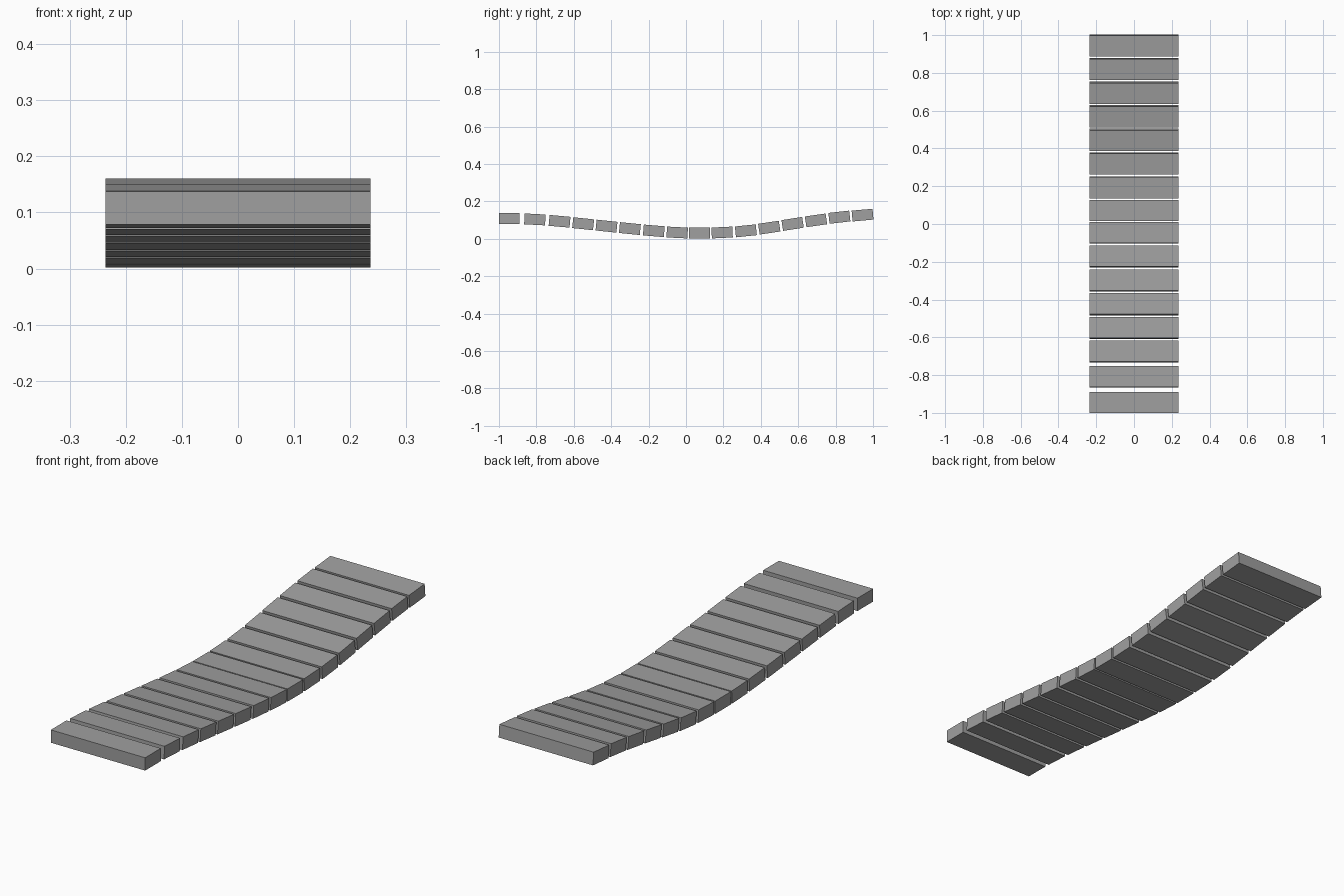
import bpy
import math

if "Cube" in bpy.data.objects:
    bpy.data.objects.remove(bpy.data.objects["Cube"])

grey = bpy.data.materials.new("plank grey")
grey.diffuse_color = (0.35, 0.35, 0.35, 1)
grey.use_nodes = True
grey.node_tree.nodes["Principled BSDF"].inputs["Base Color"].default_value = grey.diffuse_color

WIDTH, LENGTH, THICK = 0.472, 0.112, 0.058

# Plank centres (y, z) along the sagging walkway, front to back
centres = [(-0.945, 0.108), (-0.808, 0.104), (-0.676, 0.094), (-0.550, 0.081),
           (-0.425, 0.068), (-0.300, 0.055), (-0.172, 0.043), (-0.047, 0.034),
           (0.072, 0.031), (0.193, 0.034), (0.320, 0.043), (0.445, 0.060),
           (0.570, 0.080), (0.695, 0.099), (0.820, 0.116), (0.944, 0.127)]


def slope(i):
    """Tilt of a plank from its neighbours; the front plank lies level."""
    if i == 0:
        return 0.0
    a, b = centres[i - 1], centres[min(i + 1, len(centres) - 1)]
    return math.atan2(b[1] - a[1], b[0] - a[0])


# Planks
for i, (y, z) in enumerate(centres):
    bpy.ops.mesh.primitive_cube_add(size=1, location=(0, y, z),
                                    rotation=(slope(i), 0, 0))
    plank = bpy.context.object
    plank.name = f"plank_{i + 1:02d}"
    plank.scale = (WIDTH, LENGTH, THICK)
    plank.data.materials.append(grey)
